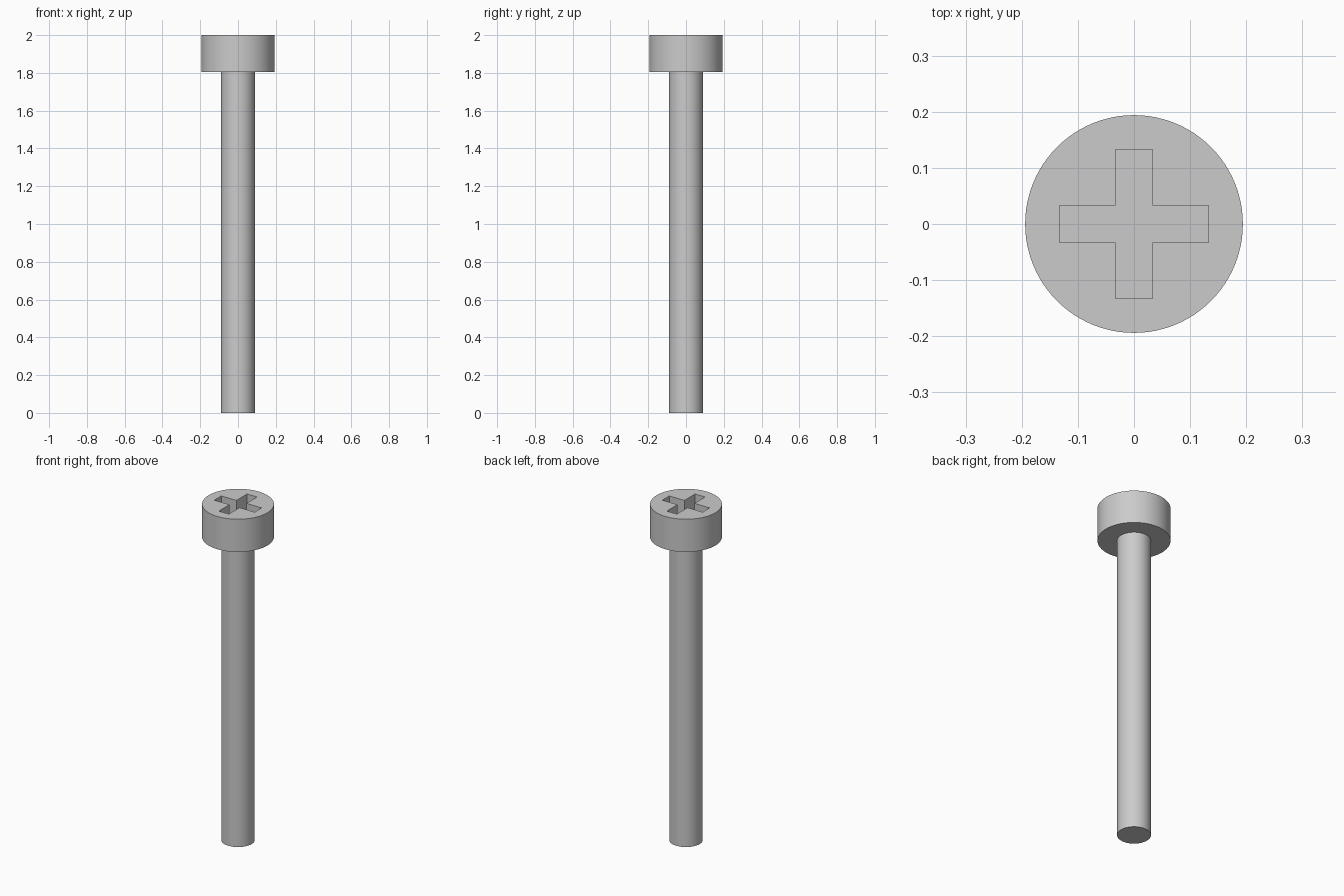
import bpy
import bmesh
import math

cube = bpy.data.objects.get("Cube")
if cube:
    bpy.data.objects.remove(cube, do_unlink=True)

HEAD_RADIUS, HEAD_BOTTOM, TOP = 0.194, 1.805, 2.0
SHAFT_RADIUS = 0.09
SLOT_REACH, SLOT_HALF_WIDTH, SLOT_DEPTH = 0.133, 0.033, 0.1

steel = bpy.data.materials.new("steel grey")
steel.use_nodes = True
colour = (0.6, 0.6, 0.6, 1)
steel.diffuse_color = colour
steel.node_tree.nodes["Principled BSDF"].inputs["Base Color"].default_value = colour


def cylinder(name, radius, bottom, top):
    bpy.ops.mesh.primitive_cylinder_add(
        vertices=96, radius=radius, depth=top - bottom,
        location=(0, 0, (bottom + top) / 2))
    obj = bpy.context.object
    obj.name = name
    obj.data.materials.append(steel)
    return obj


def cross_prism(name, reach, half, bottom, top):
    # One arm's three corners, turned four times to outline the cross
    bm = bmesh.new()
    outline = []
    for turn in range(4):
        c, s = round(math.cos(turn * math.pi / 2)), round(math.sin(turn * math.pi / 2))
        for x, y in ((reach, -half), (reach, half), (half, half)):
            outline.append(bm.verts.new((c * x - s * y, s * x + c * y, bottom)))
    face = bm.faces.new(outline)
    raised = bmesh.ops.extrude_face_region(bm, geom=[face])["geom"]
    verts = [v for v in raised if isinstance(v, bmesh.types.BMVert)]
    bmesh.ops.translate(bm, verts=verts, vec=(0, 0, top - bottom))
    bmesh.ops.recalc_face_normals(bm, faces=bm.faces)
    mesh = bpy.data.meshes.new(name)
    bm.to_mesh(mesh)
    bm.free()
    mesh.materials.append(steel)
    obj = bpy.data.objects.new(name, mesh)
    bpy.context.collection.objects.link(obj)
    obj.hide_render = True
    return obj


# Shaft, seated slightly into the head
shaft = cylinder("shaft", SHAFT_RADIUS, 0, HEAD_BOTTOM + 0.02)

# Head with a cross-shaped drive recess
head = cylinder("head", HEAD_RADIUS, HEAD_BOTTOM, TOP)
cutter = cross_prism("recess_cutter", SLOT_REACH, SLOT_HALF_WIDTH,
                     TOP - SLOT_DEPTH, TOP + 0.1)
recess = head.modifiers.new("drive recess", "BOOLEAN")
recess.operation = "DIFFERENCE"
recess.solver = "EXACT"
recess.object = cutter
bpy.context.view_layer.objects.active = head
bpy.ops.object.modifier_apply(modifier=recess.name)
bpy.data.objects.remove(cutter, do_unlink=True)

# Smooth round walls, crisp rims
for obj in (shaft, head):
    bpy.ops.object.select_all(action="DESELECT")
    obj.select_set(True)
    bpy.context.view_layer.objects.active = obj
    bpy.ops.object.shade_smooth_by_angle(angle=math.radians(30))
